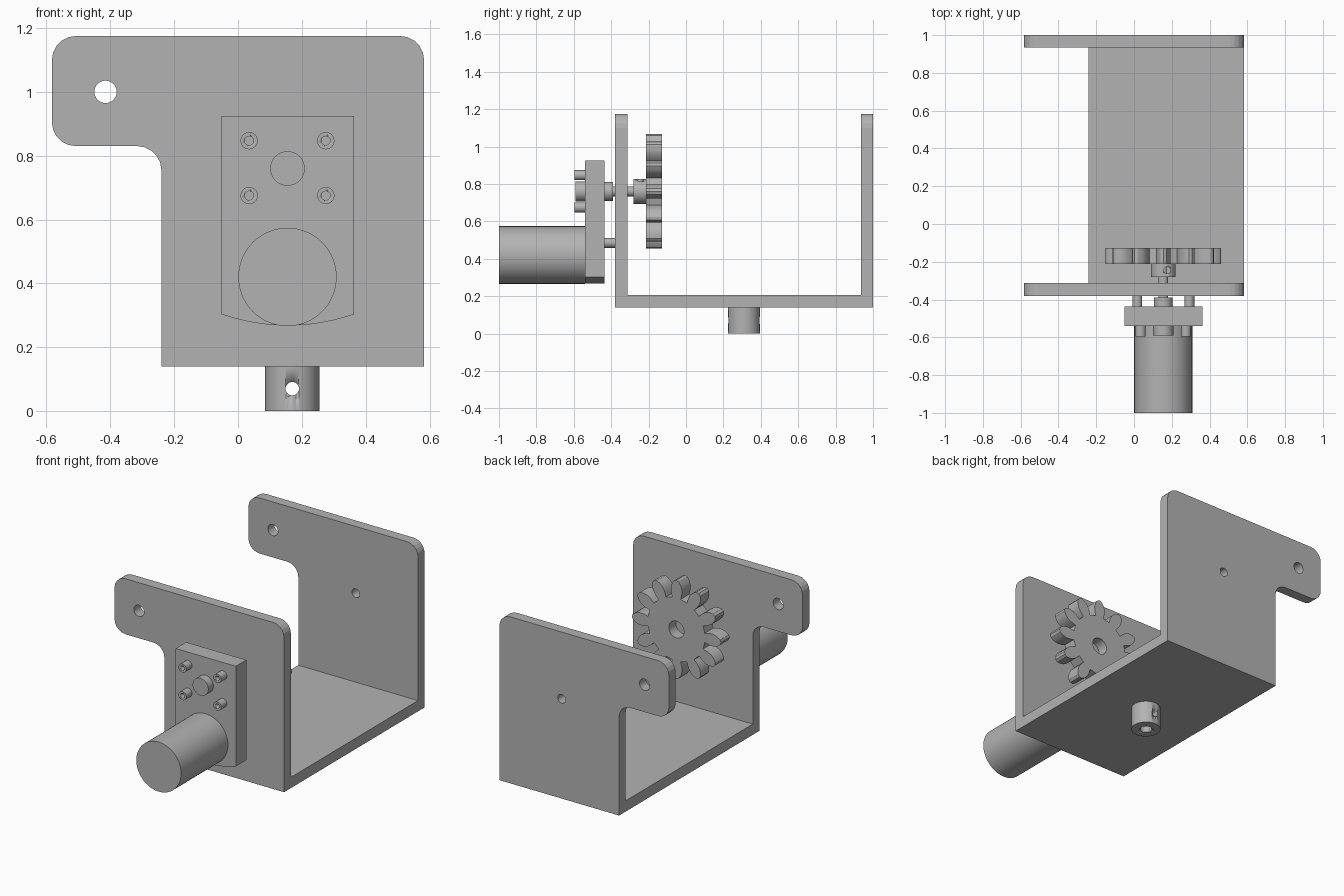
import bpy, bmesh, math
from mathutils import Matrix, Vector

cube = bpy.data.objects.get("Cube")
if cube:
    bpy.data.objects.remove(cube, do_unlink=True)

grey = bpy.data.materials.new("plain grey")
grey.use_nodes = True
COLOUR = (0.45, 0.45, 0.45, 1)
grey.diffuse_color = COLOUR
grey.node_tree.nodes["Principled BSDF"].inputs["Base Color"].default_value = COLOUR

SX, SZ = 0.155, 0.76   # shaft axis
MZ = 0.42              # motor axis height


def finish(name, bm, smooth=True):
    bmesh.ops.recalc_face_normals(bm, faces=bm.faces)
    mesh = bpy.data.meshes.new(name)
    bm.to_mesh(mesh)
    bm.free()
    mesh.materials.append(grey)
    ob = bpy.data.objects.new(name, mesh)
    bpy.context.collection.objects.link(ob)
    if smooth:
        bpy.ops.object.select_all(action='DESELECT')
        ob.select_set(True)
        bpy.context.view_layer.objects.active = ob
        bpy.ops.object.shade_smooth_by_angle(angle=math.radians(30))
    return ob


def extrude_y(name, outline, y0, y1, smooth=True):
    """Extrude an (x, z) outline from y0 to y1."""
    bm = bmesh.new()
    face = bm.faces.new([bm.verts.new((x, y0, z)) for x, z in outline])
    ext = bmesh.ops.extrude_face_region(bm, geom=[face])
    verts = [v for v in ext["geom"] if isinstance(v, bmesh.types.BMVert)]
    bmesh.ops.translate(bm, verts=verts, vec=(0, y1 - y0, 0))
    return finish(name, bm, smooth)


def cylinder(name, start, end, r, sides=48):
    a, b = Vector(start), Vector(end)
    bm = bmesh.new()
    turn = (b - a).to_track_quat('Z', 'Y').to_matrix().to_4x4()
    bmesh.ops.create_cone(bm, cap_ends=True, segments=sides, radius1=r, radius2=r,
                          depth=(b - a).length,
                          matrix=Matrix.Translation((a + b) / 2) @ turn)
    return finish(name, bm)


def rod(name, x, z, y0, y1, r, sides=48):
    return cylinder(name, (x, y0, z), (x, y1, z), r, sides)


def cut(target, cutter):
    cutter.hide_render = True
    cutter.hide_viewport = True
    cutter.display_type = 'WIRE'
    mod = target.modifiers.new("hole", 'BOOLEAN')
    mod.operation = 'DIFFERENCE'
    mod.solver = 'EXACT'
    mod.object = cutter


def arc(cx, cz, r, a0, a1, steps=5):
    return [(cx + r * math.cos(math.radians(a0 + (a1 - a0) * i / steps)),
             cz + r * math.sin(math.radians(a0 + (a1 - a0) * i / steps)))
            for i in range(steps + 1)]


# Bracket: two side plates with a rounded tab, joined by a floor
R = 0.075
W, LEFT, TOP, TAB, LOW = 0.583, -0.24, 1.175, 0.83, 0.14
outline = [(LEFT, LOW), (W, LOW)]
outline += arc(W - R, TOP - R, R, 0, 90)
outline += arc(-W + R, TOP - R, R, 90, 180)
outline += arc(-W + R, TAB + R, R, 180, 270)
outline += arc(LEFT - R, TAB - R, R, 90, 0)
front_plate = extrude_y("front_plate", outline, -0.38, -0.313, False)
back_plate = extrude_y("back_plate", outline, 0.935, 1.0, False)
extrude_y("floor_plate", [(LEFT, LOW), (W, LOW), (W, 0.207), (LEFT, 0.207)],
          -0.313, 0.935, False)
pivot_cutter = rod("pivot_hole_cutter", -0.415, 1.0, -0.6, 1.2, 0.035)
cut(front_plate, pivot_cutter)
cut(back_plate, pivot_cutter)
cut(front_plate, rod("front_shaft_hole_cutter", SX, SZ, -0.5, -0.2, 0.05))
cut(back_plate, rod("back_shaft_hole_cutter", SX, SZ, 0.8, 1.2, 0.027))

# Mounting socket under the floor
socket = cylinder("mounting_socket", (0.17, 0.31, 0), (0.17, 0.31, LOW), 0.085)
cut(socket, cylinder("socket_bore_cutter", (0.17, 0.31, -0.05), (0.17, 0.31, 0.12), 0.035))
cut(socket, rod("socket_pin_cutter", 0.17, 0.07, 0.1, 0.5, 0.021))

# Gearbox with a curved lower edge
box = [(0.363, 0.925), (-0.051, 0.925)]
box += arc(0.156, 0.268 + 0.63, 0.63, 270 - 19.2, 270 + 19.2, 12)
extrude_y("gearbox", box, -0.54, -0.437)

# Motor
rod("motor", SX, MZ, -1.0, -0.54, 0.154, 64)

# Shaft bosses and standoffs
rod("front_boss", SX, SZ, -0.59, -0.54, 0.054)
rod("rear_boss", SX, SZ, -0.437, -0.39, 0.05)
for side, x in (("right", 0.017), ("left", 0.293)):
    rod(side + "_standoff", x, 0.485, -0.437, -0.38, 0.026, 32)

# Four socket-head screws
for i, x in enumerate((0.035, 0.275)):
    for j, z in enumerate((0.675, 0.847)):
        name = ("right", "left")[i] + ("_lower", "_upper")[j] + "_screw"
        screw = rod(name, x, z, -0.596, -0.54, 0.027, 32)
        cut(screw, rod(name + "_recess_cutter", x, z, -0.65, -0.56, 0.014, 24))

# Output shaft
rod("shaft", SX, SZ, -0.39, -0.19, 0.026, 32)

# Gear with twelve leaf-shaped teeth
TEETH = 12
half_tooth = [(0.195, 0.029), (0.225, 0.037), (0.255, 0.038), (0.28, 0.03), (0.3, 0.016)]
tooth = [(-w, r) for r, w in half_tooth] + [(0, 0.306)]
tooth += [(w, r) for r, w in reversed(half_tooth)]
profile = []
for k in range(TEETH):
    a = 2 * math.pi * k / TEETH
    c, s = math.cos(a), math.sin(a)
    profile += [(SX + u * c + v * s, SZ - u * s + v * c) for u, v in tooth]
gear = extrude_y("gear", profile, -0.213, -0.127)
cut(gear, rod("gear_bore_cutter", SX, SZ, -0.195, -0.1, 0.052))

# Gear hub with a set-screw hole
hub = rod("gear_hub", SX, SZ, -0.28, -0.213, 0.066)
cut(hub, cylinder("set_screw_cutter", (0.175, -0.245, SZ + 0.02),
                  (0.175, -0.245, SZ + 0.12), 0.018, 24))
